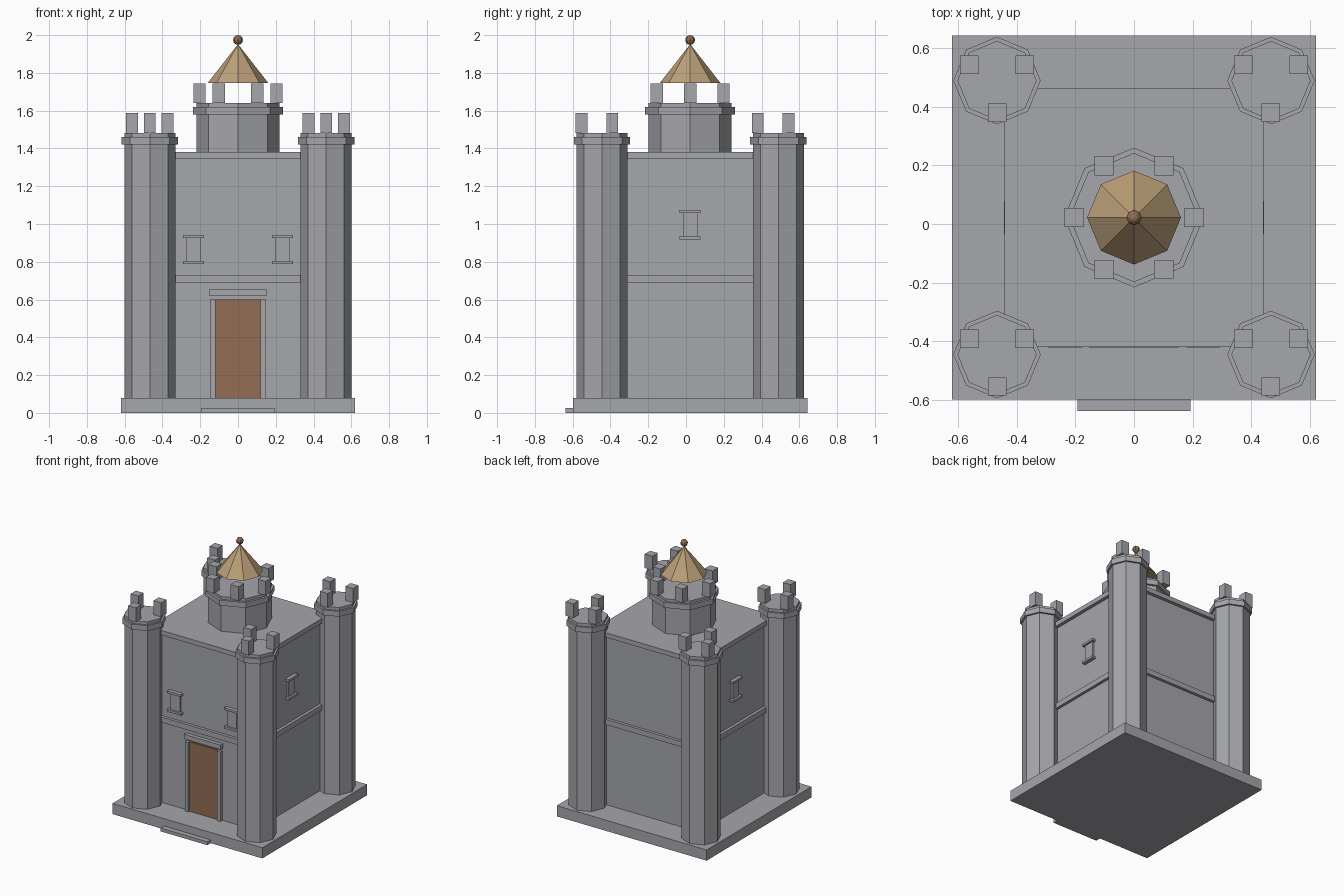
import bpy
from math import cos, sin, radians

if "Cube" in bpy.data.objects:
    bpy.data.objects.remove(bpy.data.objects["Cube"])

CY = 0.022      # keep centre along y
WALL = 0.415    # half width of the keep walls
CORNER = 0.467  # tower offset from the keep centre


def material(name, colour):
    mat = bpy.data.materials.new(name)
    mat.use_nodes = True
    mat.diffuse_color = (*colour, 1)
    mat.node_tree.nodes["Principled BSDF"].inputs["Base Color"].default_value = (*colour, 1)
    return mat


stone = material("grey stone", (0.38, 0.385, 0.41))
wood = material("brown wood", (0.29, 0.155, 0.09))
tiles = material("tan tiles", (0.50, 0.35, 0.19))


def finish(name, mat):
    obj = bpy.context.object
    obj.name = name
    obj.data.materials.append(mat)
    return obj


def box(name, x, y, z, mat=stone):
    """Box from (low, high) pairs."""
    spans = (x, y, z)
    bpy.ops.mesh.primitive_cube_add(size=1)
    obj = finish(name, mat)
    for v in obj.data.vertices:
        v.co = [lo + (c + 0.5) * (hi - lo) for c, (lo, hi) in zip(v.co, spans)]
    return obj


def octagon(name, x, y, z, radius, top=None, mat=stone):
    bpy.ops.mesh.primitive_cone_add(
        vertices=8, radius1=radius, radius2=radius if top is None else top,
        depth=z[1] - z[0], location=(x, y, sum(z) / 2))
    return finish(name, mat)


def square(name, half, z):
    return box(name, (-half, half), (CY - half, CY + half), z)


def merlons(name, x, y, z, ring, size, count, start):
    h = size / 2
    for i in range(count):
        a = radians(start + i * 360 / count)
        mx, my = x + ring * cos(a), y + ring * sin(a)
        box(name, (mx - h, mx + h), (my - h, my + h), (z, z + 0.105))


# Plinth, step and keep
square("base_slab", 0.62, (0, 0.08))
box("front_step", (-0.193, 0.193), (-0.638, -0.56), (0, 0.025))
square("keep_walls", WALL, (0.08, 1.35))
square("string_course", WALL + 0.022, (0.69, 0.73))
square("roof_slab", 0.441, (1.345, 1.38))

# Corner towers
for sx in (-1, 1):
    for sy in (-1, 1):
        x, y = sx * CORNER, CY + sy * CORNER
        octagon("corner_tower", x, y, (0.08, 1.482), 0.135)
        octagon("tower_collar", x, y, (1.42, 1.46), 0.149)
        merlons("tower_merlon", x, y, 1.482, 0.109, 0.063, 3, 30)

# Central turret with a pointed roof raised above the merlons
octagon("turret", 0, CY, (1.38, 1.64), 0.22)
octagon("turret_collar", 0, CY, (1.58, 1.62), 0.238)
merlons("turret_merlon", 0, CY, 1.64, 0.204, 0.065, 6, 0)
octagon("turret_roof", 0, CY, (1.747, 1.952), 0.16, 0, tiles)
bpy.ops.mesh.primitive_uv_sphere_add(segments=8, ring_count=6, radius=0.026,
                                     location=(0, CY, 1.974))
finish("finial", wood)

# Door, posts and lintel
face = CY - WALL
box("door", (-0.12, 0.12), (face - 0.01, face + 0.02), (0.08, 0.60), wood)
for s in (-1, 1):
    box("door_post", sorted((s * 0.12, s * 0.147)), (face - 0.025, face + 0.02), (0.08, 0.60))
box("door_lintel", (-0.152, 0.152), (face - 0.029, face + 0.02), (0.62, 0.655))


# Windows: a panel between a sill and a lintel
def window(side, along, z):
    for part, half, depth, low, high in (("panel", 0.038, 0.014, 0.015, 0.14),
                                         ("sill", 0.056, 0.029, 0, 0.016),
                                         ("lintel", 0.056, 0.029, 0.139, 0.155)):
        span = (along - half, along + half)
        name, height = "window_" + part, (z + low, z + high)
        if side == 0:
            box(name, span, (face - depth, face + 0.02), height)
        else:
            box(name, sorted((side * (WALL - 0.02), side * (WALL + depth))), span, height)


for s in (-1, 1):
    window(0, s * 0.235, 0.787)
    window(s, CY, 0.918)
